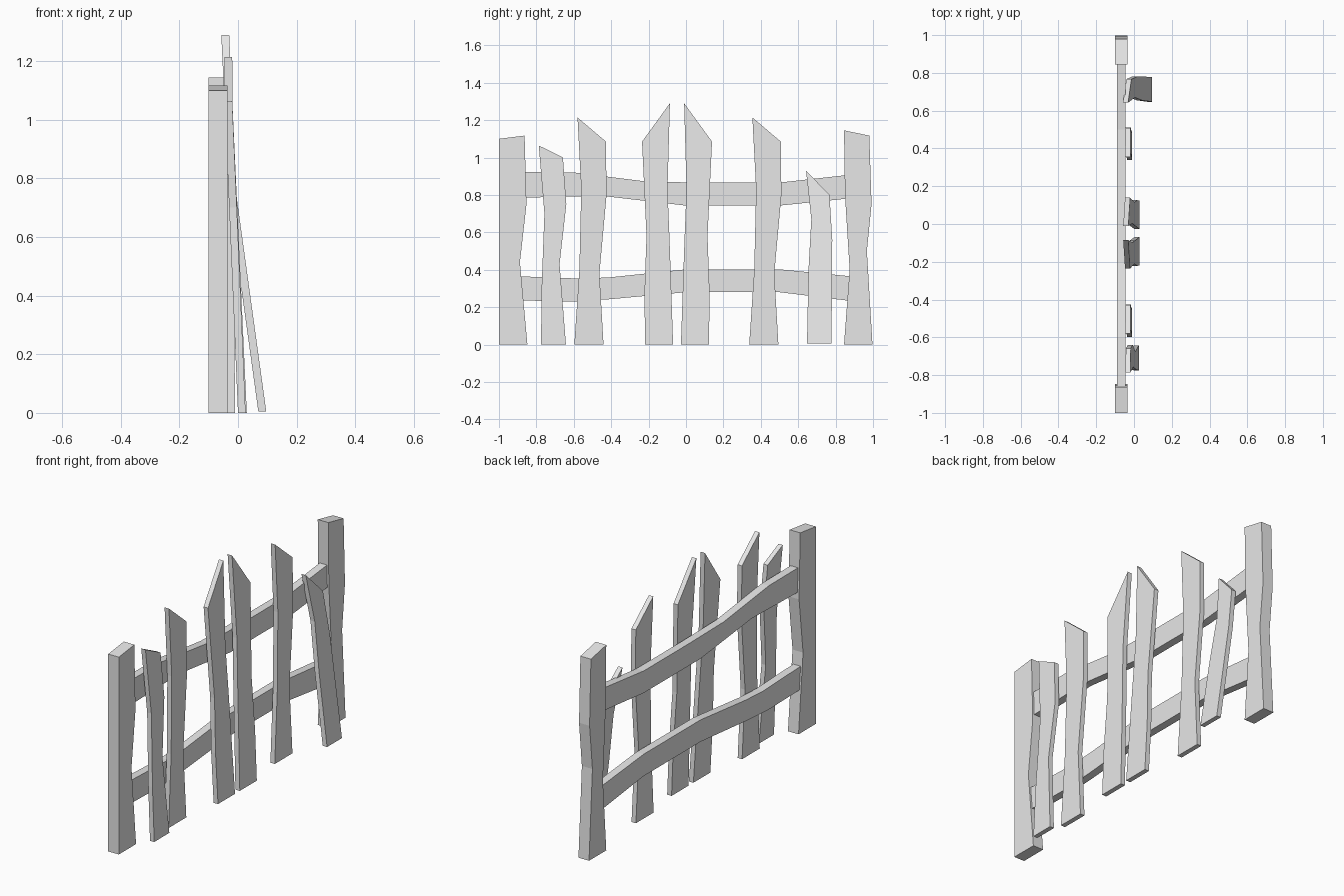
import bpy
import bmesh

cube = bpy.data.objects.get("Cube")
if cube:
    bpy.data.objects.remove(cube, do_unlink=True)

# Single plain colour for every board
grey = bpy.data.materials.new("plain_grey")
grey.use_nodes = True
colour = (0.8, 0.8, 0.8, 1.0)
grey.diffuse_color = colour
grey.node_tree.nodes["Principled BSDF"].inputs["Base Color"].default_value = colour


def board(name, outline, back, front, lean=0.0):
    """Extrude a (y, z) outline from x=back to x=front, leaning it backwards with height."""
    bm = bmesh.new()
    rear_face = bm.faces.new([bm.verts.new((back - lean * z, y, z)) for y, z in outline])
    extruded = bmesh.ops.extrude_face_region(bm, geom=[rear_face], use_keep_orig=True)
    moved = [item for item in extruded["geom"] if isinstance(item, bmesh.types.BMVert)]
    bmesh.ops.translate(bm, verts=moved, vec=(front - back, 0, 0))
    bmesh.ops.recalc_face_normals(bm, faces=bm.faces)
    mesh = bpy.data.meshes.new(name)
    bm.to_mesh(mesh)
    bm.free()
    mesh.materials.append(grey)
    obj = bpy.data.objects.new(name, mesh)
    bpy.context.collection.objects.link(obj)
    return obj


def shifted(outline, offset):
    return [(y + offset, z) for y, z in outline]


def mirrored(outline, centre):
    return [(2 * centre - y, z) for y, z in outline]


# End posts: same worn inner profile, differently sloped tops
post_sides = [(-1, 0), (-.848, 0), (-.888, .44), (-.853, .75)]
front_post = post_sides + [(-.863, 1.117), (-1, 1.1)]
rear_post = shifted(post_sides, 1.845) + [(.98, 1.117), (.845, 1.145), (.85, .8), (.875, .4)]
rear_post[2] = (.967, .5)
board("front_post", front_post, -.1, -.035)
board("rear_post", rear_post, -.1, -.035)

# Sagging horizontal rails: upper edge, then lower edge reversed
upper_top = [(-.89, .922), (-.6, .92), (-.2, .87), (.1, .866), (.5, .866), (.88, .908)]
upper_low = [(-.89, .785), (-.45, .795), (0, .743), (.5, .743), (.88, .782)]
lower_top = [(-.9, .365), (-.55, .352), (-.4, .36), (0, .402), (.5, .402), (.88, .365)]
lower_low = [(-.9, .236), (-.6, .23), (-.4, .243), (0, .28), (.5, .28), (.88, .233)]
board("upper_rail", upper_top + upper_low[::-1], -.09, -.045)
board("lower_rail", lower_top + lower_low[::-1], -.09, -.045)

# Middle pair of tall pickets, mirror images of each other
tall = [(-.027, 0), (.123, 0), (.126, .28), (.115, .58), (.139, 1.085),
        (-.01, 1.29), (.003, .83), (-.008, .56)]
board("tall_picket_rear", tall, .003, .03, .0465)
board("tall_picket_front", mirrored(tall, -.048), .003, .03, .0465)

# Upright pickets, one repeated shape
upright = [(-.597, 0), (-.441, 0), (-.463, .38), (-.425, .8), (-.428, 1.085),
           (-.58, 1.214), (-.56, .83), (-.57, .4)]
board("upright_picket_front", upright, -.037, -.01, .008)
board("upright_picket_rear", shifted(upright, .935), -.037, -.01, .008)

# Short crooked picket beside the front post
crooked = [(-.775, 0), (-.642, 0), (-.676, .43), (-.64, .75), (-.658, 1),
           (-.787, 1.064), (-.757, .7), (-.772, .3)]
board("crooked_picket", crooked, 0, .026, .043)

# Loose picket tipped away from the fence
loose = [(.647, .005), (.778, .005), (.782, .56), (.767, .8),
         (.642, .93), (.67, .67), (.655, .4)]
board("loose_picket", loose, .07, .097, .138)
